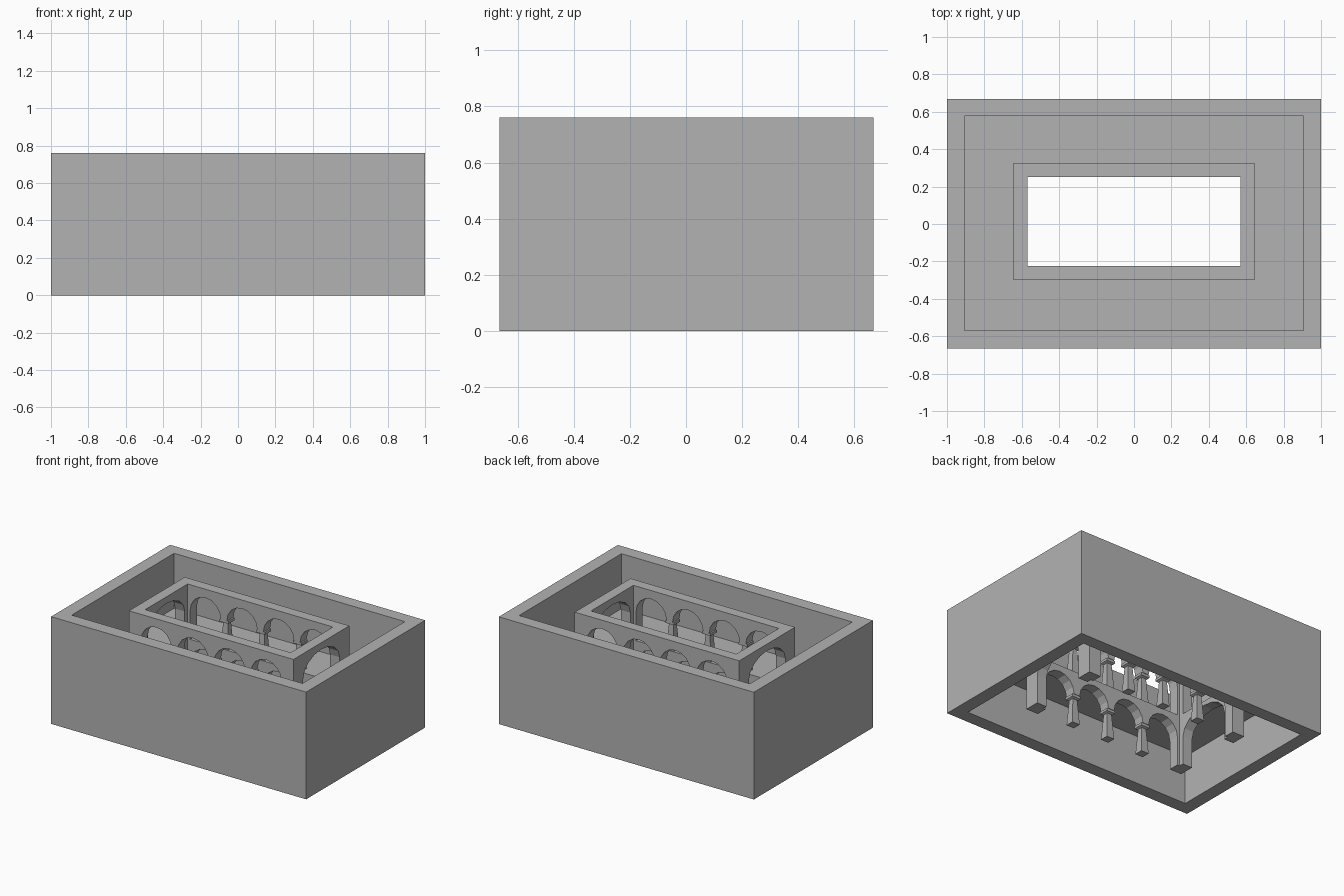
import bpy, bmesh, math
from mathutils import Matrix, Vector

cube = bpy.data.objects.get("Cube")
if cube:
    bpy.data.objects.remove(cube, do_unlink=True)

stone = bpy.data.materials.new("grey_stone")
stone.use_nodes = True
colour = (0.45, 0.45, 0.45, 1)
stone.diffuse_color = colour
stone.node_tree.nodes["Principled BSDF"].inputs["Base Color"].default_value = colour


def finish(bm, name):
    bmesh.ops.recalc_face_normals(bm, faces=bm.faces)
    mesh = bpy.data.meshes.new(name)
    bm.to_mesh(mesh)
    bm.free()
    mesh.materials.append(stone)
    obj = bpy.data.objects.new(name, mesh)
    bpy.context.collection.objects.link(obj)
    return obj


def frame(name, outer, inner, z0, z1):
    """Rectangular ring; outer and inner are (x0, y0, x1, y1)."""
    bm = bmesh.new()

    def loop(r, z):
        return [bm.verts.new((x, y, z)) for x, y in
                ((r[0], r[1]), (r[2], r[1]), (r[2], r[3]), (r[0], r[3]))]
    rings = [loop(outer, z0), loop(outer, z1), loop(inner, z1), loop(inner, z0)]
    for a, b in zip(rings, rings[1:] + rings[:1]):
        for i in range(4):
            j = (i + 1) % 4
            bm.faces.new((a[i], a[j], b[j], b[i]))
    return finish(bm, name)


def arcade(name, length, bays, half, base, top, rise, place):
    """Wall panel with open arches, drawn in XZ and given thickness along Y."""
    spring = base + SPRING
    pts = [(-length / 2, base), (-length / 2, top), (length / 2, top), (length / 2, base)]
    pts.append((bays[-1] + half, base))
    for c in reversed(bays):
        for i in range(STEPS + 1):
            a = math.pi * i / STEPS
            pts.append((c + half * math.cos(a), spring + rise * math.sin(a)))
    pts.append((bays[0] - half, base))
    bm = bmesh.new()
    face = bm.faces.new([bm.verts.new((x, -THICK / 2, z)) for x, z in pts])
    ext = bmesh.ops.extrude_face_region(bm, geom=[face])
    verts = [v for v in ext["geom"] if isinstance(v, bmesh.types.BMVert)]
    bmesh.ops.translate(bm, verts=verts, vec=(0, THICK, 0))
    bm.transform(place)
    return finish(bm, name)


def column(name, x, y, base):
    """Tapered square shaft under a flat capital."""
    bm = bmesh.new()
    sections = [(0.03, 0), (0.018, SPRING - 0.025), (0.034, SPRING - 0.018), (0.034, SPRING)]
    loops = [[bm.verts.new((x + sx * h, y + sy * h, base + z))
              for sx, sy in ((-1, -1), (1, -1), (1, 1), (-1, 1))] for h, z in sections]
    for a, b in zip(loops, loops[1:]):
        for i in range(4):
            j = (i + 1) % 4
            bm.faces.new((a[i], a[j], b[j], b[i]))
    bm.faces.new(loops[0])
    bm.faces.new(loops[-1])
    return finish(bm, name)


THICK, SPRING, STEPS = 0.075, 0.205, 8
FLOOR, TOP = 0.37, 0.757
X_OUT, Y_FRONT, Y_BACK = 0.645, -0.3, 0.325
MID_Y = (Y_FRONT + Y_BACK) / 2
BAY = 0.287

# Outer walls and gallery floor
frame("outer_walls", (-1, -0.665, 1, 0.668), (-0.905, -0.57, 0.905, 0.577), 0, 0.76)
frame("gallery_floor", (-0.905, -0.57, 0.905, 0.577),
      (-X_OUT, Y_FRONT, X_OUT, Y_BACK), FLOOR - 0.025, FLOOR)

# Two storeys of arcades around the courtyard
for storey, base, top in (("lower", 0, FLOOR), ("upper", FLOOR, TOP)):
    for side, y in (("front", Y_FRONT + THICK / 2), ("back", Y_BACK - THICK / 2)):
        arcade(f"{storey}_{side}_arcade", 2 * X_OUT, [BAY * k for k in (-1.5, -0.5, 0.5, 1.5)],
               0.12, base, top, 0.122, Matrix.Translation((0, y, 0)))
        for k in (-1, 0, 1):
            column(f"{storey}_{side}_column_{k + 2}", k * BAY, y, base)
    for side, s in (("left", 1), ("right", -1)):
        place = (Matrix.Translation((s * (X_OUT - THICK / 2), MID_Y, 0))
                 @ Matrix.Rotation(math.pi / 2, 4, "Z"))
        arcade(f"{storey}_{side}_end_arch", Y_BACK - Y_FRONT - 2 * THICK, [0],
               0.205, base, top, 0.135, place)
